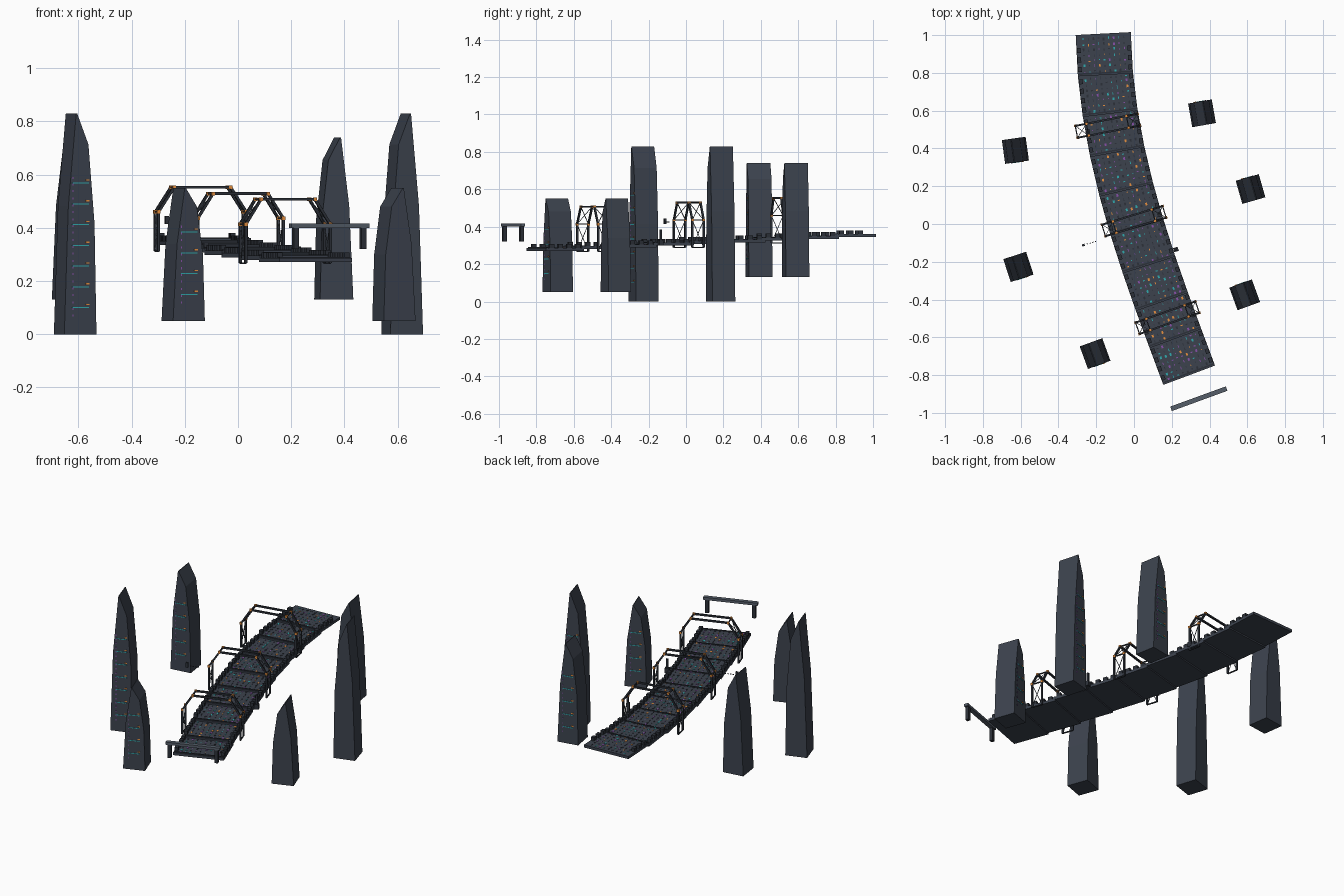
import bpy, bmesh, math, random
from math import radians, sin, cos
from mathutils import Matrix, Vector

if "Cube" in bpy.data.objects:
    bpy.data.objects.remove(bpy.data.objects["Cube"])
random.seed(4)


def mat(name, c):
    m = bpy.data.materials.new(name)
    m.diffuse_color = (*c, 1)
    m.use_nodes = True
    m.node_tree.nodes["Principled BSDF"].inputs["Base Color"].default_value = m.diffuse_color
    return m


SLATE = mat("slate", (0.045, 0.055, 0.075))
DARK = mat("dark_metal", (0.025, 0.03, 0.04))
STEEL = mat("steel", (0.09, 0.11, 0.14))
TEAL = mat("teal", (0.03, 0.4, 0.42))
PURPLE = mat("purple", (0.25, 0.08, 0.4))
ORANGE = mat("orange", (0.8, 0.28, 0.05))


class Part:
    """Collects boxes and bars into one object."""
    def __init__(self, name, material):
        self.name, self.material, self.bm = name, material, bmesh.new()

    def box(self, frame, pos, size):
        m = frame @ Matrix.Translation(pos) @ Matrix.Diagonal((*size, 1))
        bmesh.ops.create_cube(self.bm, size=1, matrix=m)

    def bar(self, frame, a, b, t):
        a, b = Vector(a), Vector(b)
        rot = (b - a).to_track_quat('Z', 'Y').to_matrix().to_4x4()
        self.box(frame @ Matrix.Translation((a + b) / 2) @ rot, (0, 0, 0), (t, t, (b - a).length))

    def prism(self, frame, pts, y0, y1):
        f = self.bm.faces.new([self.bm.verts.new(frame @ Vector((x, y0, z))) for x, z in pts])
        r = bmesh.ops.extrude_face_region(self.bm, geom=[f])
        d = frame.to_3x3() @ Vector((0, y1 - y0, 0))
        bmesh.ops.translate(self.bm, vec=d, verts=[v for v in r["geom"] if isinstance(v, bmesh.types.BMVert)])

    def done(self):
        bmesh.ops.recalc_face_normals(self.bm, faces=self.bm.faces)
        me = bpy.data.meshes.new(self.name)
        self.bm.to_mesh(me)
        self.bm.free()
        me.materials.append(self.material)
        bpy.context.collection.objects.link(bpy.data.objects.new(self.name, me))


def frame(x, y, z, deg):
    return Matrix.Translation((x, y, z)) @ Matrix.Rotation(radians(deg), 4, 'Z')


# Bridge centre line: heading turns from 20.5 to 3.5 degrees
N, L = 9, 0.207
path, x, y = [], 0.29, -0.795
for i in range(N):
    t = i / (N - 1)
    a = 20.5 - 17.5 * t ** 1.9
    s, c = sin(radians(a)), cos(radians(a))
    path.append((x - s * L / 2, y + c * L / 2, 0.279 + 0.073 * t, a))
    x, y = x - s * L, y + c * L

deck = Part("bridge_deck", SLATE)
blocks = Part("edge_blocks", DARK)
seams = Part("deck_cross_ribs", DARK)
tiles = [Part("deck_tiles_" + n, m) for n, m in
         (("teal", TEAL), ("purple", PURPLE), ("orange", ORANGE), ("dark", DARK))]
for i, p in enumerate(path):
    f = frame(*p)
    deck.box(f, (0, 0, 0), (0.292, L + 0.012, 0.016))
    seams.box(f, (0, -L / 2 + 0.005, 0.009), (0.286, 0.008, 0.006))
    # blocks along both edges
    for k in range(4):
        for sx in (-1, 1):
            if i == N - 1 and k == 3:
                continue
            blocks.box(f, (sx * 0.134, -L / 2 + 0.03 + k * 0.05, 0.018), (0.02, 0.026, 0.022))
    # lanes of small flat tiles
    for lane in range(9):
        for k in range(7):
            q = random.choices(tiles, (2, 2, 1, 4))[0]
            q.box(f, (-0.108 + lane * 0.027, -0.088 + k * 0.0285 + random.uniform(-.004, .004), 0.0085),
                  (random.choice((0.004, 0.01)), random.choice((0.006, 0.014)), 0.003))
for part in (deck, blocks, seams, *tiles):
    part.done()

# Arched gantries: two frames each, tied and cross-braced
arch = [(-0.168, -0.022), (-0.168, 0.125), (-0.108, 0.218), (0.108, 0.218), (0.168, 0.125), (0.168, -0.022)]
joints = Part("gantry_joints", ORANGE)
for n, g in enumerate([(0.177, -0.496, 0.289, 19.5), (0, 0.015, 0.311, 17), (-0.14, 0.52, 0.335, 11)]):
    f = frame(*g)
    gantry = Part(f"gantry_{n + 1}", DARK)
    braces = Part(f"gantry_braces_{n + 1}", STEEL)
    h = 0.032
    for yy in (-h, h):
        for (x0, z0), (x1, z1) in zip(arch, arch[1:]):
            gantry.bar(f, (x0, yy, z0), (x1, yy, z1), 0.01)
        for xx, zz in arch[1:5]:
            joints.box(f, (xx, yy, zz), (0.013, 0.013, 0.013))
    for xx, zz in arch:
        gantry.bar(f, (xx, -h, zz), (xx, h, zz), 0.006)
    for (x0, z0), (x1, z1) in (arch[0:2], arch[1:3], arch[3:5], arch[4:6]):
        for s in (-h, h):
            braces.bar(f, (x0, s, z0), (x1, -s, z1), 0.003)
    gantry.done()
    braces.done()
joints.done()

# Barrier in front of the bridge
f = frame(0.343, -0.925, 0, 20)
barrier = Part("barrier_beam", STEEL)
barrier.box(f, (0, 0, 0.408), (0.313, 0.025, 0.016))
barrier.done()
posts = Part("barrier_posts", DARK)
for sx in (-1, 1):
    posts.box(f, (sx * 0.135, 0, 0.362), (0.02, 0.02, 0.084))
posts.done()

# Towers: off-centre pointed profile; right-hand ones are turned half round
W = 0.0635
outline = [(-1, 0), (1, 0), (0.88, 0.5), (0.5, 0.86), (-0.2, 1), (-0.26, 1), (-0.75, 0.58)]
towers = [(-0.628, 0.39, 0.13, 8, 0.61), (-0.612, -0.227, 0, 18, 0.83), (-0.206, -0.686, 0.05, 20, 0.5),
          (0.36, 0.586, 0.13, 190, 0.61), (0.617, 0.185, 0, 196, 0.83), (0.586, -0.375, 0.05, 200, 0.5)]
lines = Part("tower_lines", TEAL)
lamps = Part("tower_lamps", ORANGE)
studs = Part("tower_studs", PURPLE)
for n, (x, y, z, a, H) in enumerate(towers):
    f = frame(x, y, z, a)
    tower = Part(f"tower_{n + 1}", SLATE)
    tower.prism(f, [(u * W, v * H) for u, v in outline], -W, W)
    tower.done()
    k = 0
    while 0.1 + k * 0.078 < H * 0.75:
        zz = 0.1 + k * 0.078
        lines.box(f, (0, -W, zz), (0.065, 0.004, 0.004))
        lamps.box(f, (0.028, -W, zz + 0.012), (0.014, 0.006, 0.005))
        for j in range(3):
            studs.box(f, (-0.03, -W, zz - 0.03 + j * 0.025), (0.004, 0.004, 0.008))
        k += 1
for part in (lines, lamps, studs):
    part.done()

# Roadside posts and a small hovering beacon
side = Part("roadside_posts", DARK)
for x, y, z in ((0.222, -0.135, 0.30), (0.026, 0.52, 0.335)):
    f = frame(x, y, z, 18)
    side.box(f, (0, 0, 0.015), (0.025, 0.022, 0.03))
    side.box(f, (0, 0, 0.055), (0.012, 0.012, 0.06))
side.done()
beacon = Part("hovering_beacon", DARK)
f = frame(-0.268, -0.112, 0.43, 17)
beacon.box(f, (0, 0, 0), (0.014, 0.012, 0.03))
for k in range(4):
    beacon.box(f, (0.022 + k * 0.015, 0, -0.005), (0.007, 0.004, 0.004))
beacon.done()
